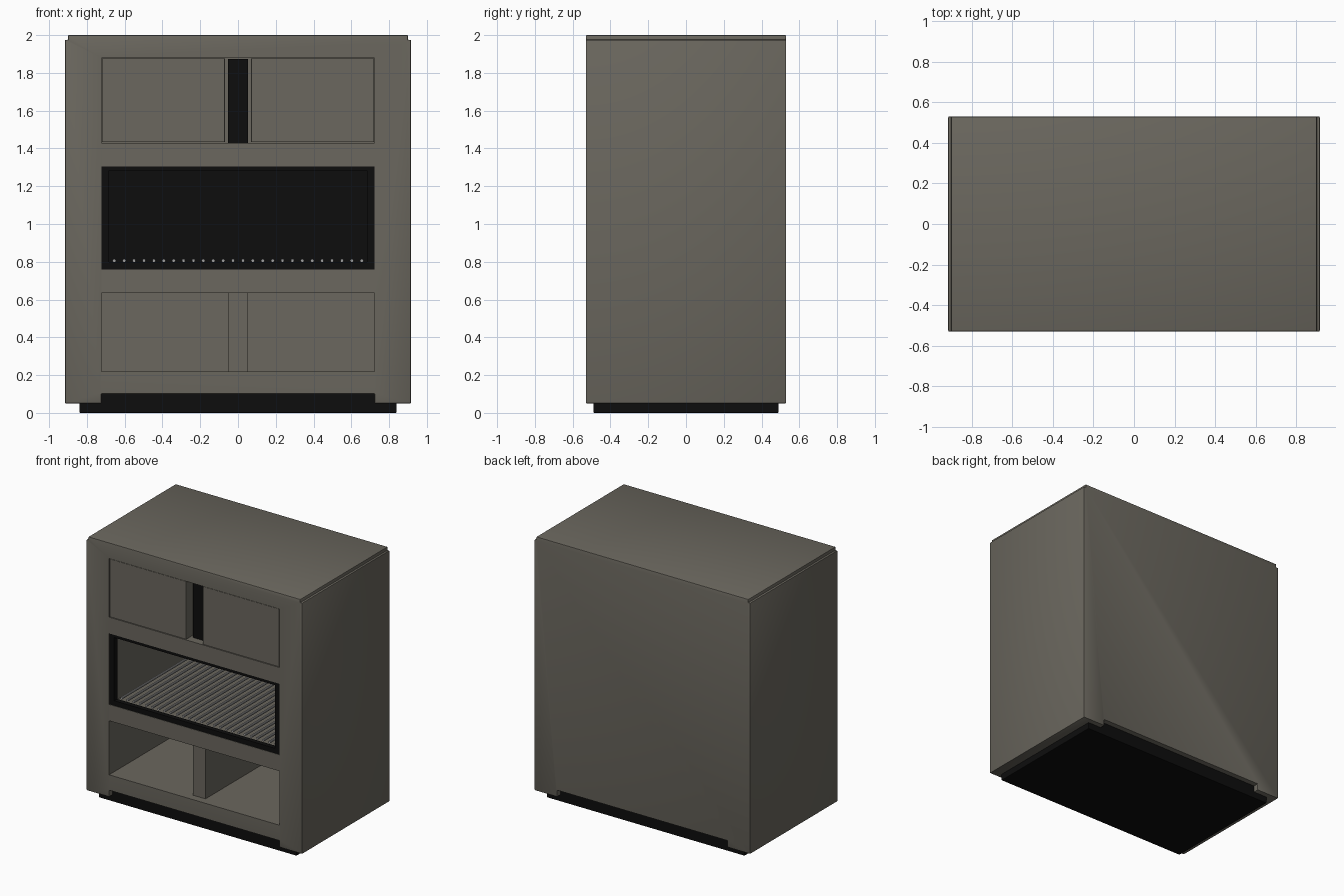
import bpy, bmesh
from mathutils import Matrix

old = bpy.data.objects.get("Cube")
if old:
    bpy.data.objects.remove(old, do_unlink=True)


def material(name, rgb, metallic=0.0):
    m = bpy.data.materials.new(name)
    m.use_nodes = True
    m.diffuse_color = (*rgb, 1)
    bsdf = m.node_tree.nodes["Principled BSDF"]
    bsdf.inputs["Base Color"].default_value = (*rgb, 1)
    bsdf.inputs["Roughness"].default_value = 0.7
    return m


TAUPE = material("taupe wood", (0.145, 0.135, 0.112))
BLACK = material("black", (0.004, 0.004, 0.004))
STEEL = material("grey steel", (0.35, 0.35, 0.35))


def finish(bm, name, mat):
    bmesh.ops.recalc_face_normals(bm, faces=bm.faces)
    me = bpy.data.meshes.new(name)
    bm.to_mesh(me)
    bm.free()
    me.materials.append(mat)
    ob = bpy.data.objects.new(name, me)
    bpy.context.collection.objects.link(ob)
    return ob


def box(name, x, y, z, mat, bevel=0.0):
    """Box from (min, max) pairs on each axis."""
    bm = bmesh.new()
    bmesh.ops.create_cube(bm, size=1)
    for v in bm.verts:
        v.co = [r[0] if c < 0 else r[1] for c, r in zip(v.co, (x, y, z))]
    if bevel:
        bmesh.ops.bevel(bm, geom=bm.edges[:], offset=bevel, segments=2,
                        profile=0.5, affect='EDGES')
    return finish(bm, name, mat)


def prism(name, outline, y, mat, bevel):
    """Front outline (x, z) extruded from front to back."""
    bm = bmesh.new()
    face = bm.faces.new([bm.verts.new((px, y[0], pz)) for px, pz in outline])
    new = bmesh.ops.extrude_face_region(bm, geom=[face])["geom"]
    verts = [g for g in new if isinstance(g, bmesh.types.BMVert)]
    bmesh.ops.translate(bm, verts=verts, vec=(0, y[1] - y[0], 0))
    bmesh.ops.bevel(bm, geom=bm.edges[:], offset=bevel, segments=2,
                    profile=0.5, affect='EDGES')
    return finish(bm, name, mat)


def cut(target, cutter):
    mod = target.modifiers.new("opening", 'BOOLEAN')
    mod.operation = 'DIFFERENCE'
    mod.solver = 'EXACT'
    mod.object = cutter
    bpy.context.view_layer.objects.active = target
    bpy.ops.object.modifier_apply(modifier=mod.name)
    bpy.data.objects.remove(cutter, do_unlink=True)


FRONT, BACK, INNER_BACK = -0.53, 0.53, 0.48
OPEN = 0.723
TOP, MID, LOW = (1.43, 1.88), (0.76, 1.305), (0.22, 0.635)

# Carcass: stepped top edge, plinth notch, three openings
half = [(OPEN, 0.10), (OPEN, 0.05), (0.916, 0.05), (0.916, 1.975),
        (0.90, 1.975), (0.90, 2.0)]
outline = half + [(-x, z) for x, z in reversed(half)]
carcass = prism("carcass", outline, (FRONT, BACK), TAUPE, 0.005)
for z in (TOP, MID, LOW):
    cut(carcass, box("cutter", (-OPEN, OPEN), (-0.7, INNER_BACK), z, TAUPE))

# Plinth
box("plinth", (-0.84, 0.84), (-0.49, 0.49), (0, 0.102), BLACK, 0.005)

# Upper doors with a dark divider in the gap between them
for side, name in ((-1, "right_door"), (1, "left_door")):
    x = sorted((side * 0.07, side * (OPEN - 0.003)))
    box(name, x, (FRONT + 0.002, -0.43), (TOP[0] + 0.003, TOP[1] - 0.003),
        TAUPE, 0.002)
box("upper_divider", (-0.053, 0.053), (-0.47, INNER_BACK),
    (TOP[0], TOP[1] - 0.006), BLACK)

# Open lower shelf divider
box("lower_divider", (-0.053, 0.053), (-0.47, INNER_BACK), LOW, TAUPE)

# Middle niche: dark frame and back
frame = box("niche_frame", (-OPEN, OPEN), (FRONT + 0.003, -0.49), MID, BLACK)
cut(frame, box("cutter", (-0.682, 0.682), (-0.7, 0),
               (MID[0] + 0.038, MID[1] - 0.022), BLACK))
box("niche_back", (-OPEN, OPEN), (INNER_BACK - 0.01, INNER_BACK), MID, BLACK)

# Rack of rods running front to back
bm = bmesh.new()
count = 26
for i in range(count):
    x = -0.655 + 1.31 * i / (count - 1)
    mat = Matrix.Translation((x, -0.01, 0.806)) @ Matrix.Rotation(1.5708, 4, 'X')
    bmesh.ops.create_cone(bm, cap_ends=True, segments=10, radius1=0.009,
                          radius2=0.009, depth=0.94, matrix=mat)
rack = finish(bm, "rack_rods", STEEL)

# Smooth shading that keeps hard edges
bpy.ops.object.select_all(action='DESELECT')
for ob in (rack, carcass):
    ob.select_set(True)
bpy.context.view_layer.objects.active = rack
bpy.ops.object.shade_smooth_by_angle()
